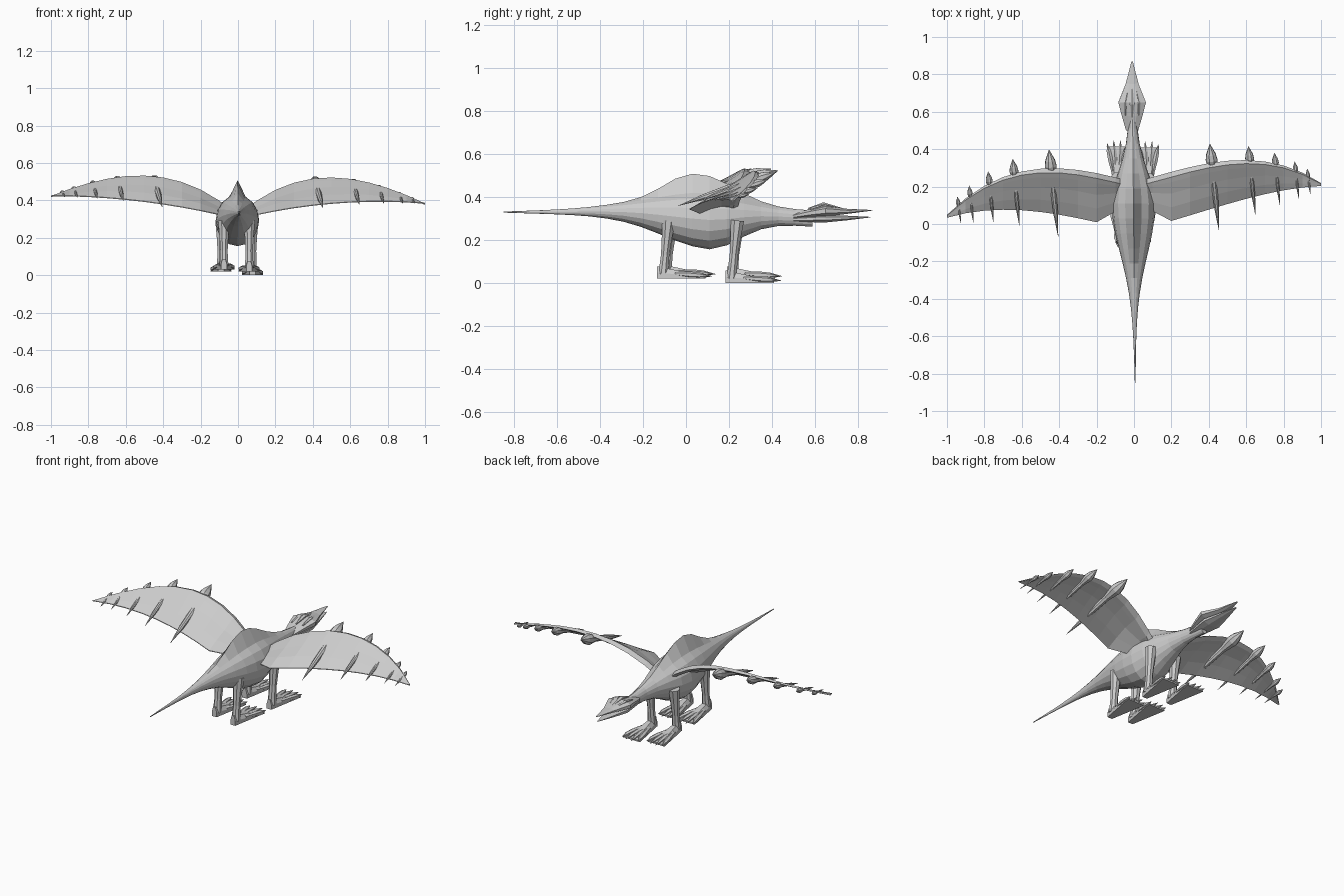
import bpy, bmesh, math
from mathutils import Vector

cube = bpy.data.objects.get("Cube")
if cube:
    bpy.data.objects.remove(cube, do_unlink=True)

COLOUR = (.6, .6, .6, 1)
grey = bpy.data.materials.new("plain grey")
grey.use_nodes = True
grey.diffuse_color = COLOUR
grey.node_tree.nodes["Principled BSDF"].inputs["Base Color"].default_value = COLOUR

SIDES = {"left": 1, "right": -1}
MIDDLE = -.01  # the neck and head sit slightly to one side


def loft(name, rings):
    """Skin a row of equal rings and cap both ends."""
    bm = bmesh.new()
    rows = [[bm.verts.new(point) for point in ring] for ring in rings]
    count = len(rows[0])
    for near, far in zip(rows, rows[1:]):
        for i in range(count):
            j = (i + 1) % count
            bm.faces.new((near[i], near[j], far[j], far[i]))
    bm.faces.new(rows[0])
    bm.faces.new(rows[-1])
    bmesh.ops.recalc_face_normals(bm, faces=bm.faces)
    mesh = bpy.data.meshes.new(name)
    bm.to_mesh(mesh)
    bm.free()
    mesh.materials.append(grey)
    part = bpy.data.objects.new(name, mesh)
    bpy.context.collection.objects.link(part)


def tube(name, path, radii, sides=6, flat=1):
    """Tapered limb along a path; flat squashes its height."""
    points = [Vector(p) for p in path]
    rings = []
    for k, (point, radius) in enumerate(zip(points, radii)):
        ahead = points[min(k + 1, len(points) - 1)]
        behind = points[max(k - 1, 0)]
        along = (ahead - behind).normalized()
        across = along.cross(Vector((0, 0, 1)))
        if across.length < .3:
            across = Vector((1, 0, 0))
        across = (across - along * across.dot(along)).normalized()
        up = across.cross(along) * flat
        angles = [math.tau * (i + .5) / sides for i in range(sides)]
        rings.append([point + radius * (across * math.cos(a) + up * math.sin(a))
                      for a in angles])
    loft(name, rings)


def bell(y, centre, back, front):
    """Smooth swelling with its own length on each side of the centre."""
    spread = front if y > centre else back
    return math.exp(-((y - centre) / spread) ** 2)


def body_ring(y, sides=16):
    """Oval section of tail, trunk or neck, with a thin fin along the back."""
    bulk = bell(y, .1, .37, .25)
    taper = min(y + .85, .5)
    width = .1 * bulk + .015 * (min(y, .3) + .85) + .002
    bottom = .327 - .03 * taper - .085 * max(y, 0) - .147 * bulk ** 1.5
    top = .332 + .03 * taper + .085 * bulk - .02 * max(y, 0)
    ridge = .08 * bell(y, .02, .16, .22)
    shift = MIDDLE * (y + .2)
    ring = []
    for i in range(sides):
        angle = math.tau * i / sides
        height = (top + bottom) / 2 + (top - bottom) / 2 * math.cos(angle)
        ring.append((shift + width * math.sin(angle), y, height + (ridge if i == 0 else 0)))
    return ring


# Tail, trunk and neck in one skin
loft("body", [body_ring(-.85 + .08 * k) for k in range(19)])

# Head: two slightly parted jaws, a crest and brows
tube("upper_jaw", [(MIDDLE, .5, .31), (MIDDLE, .58, .325), (MIDDLE, .65, .335),
                   (MIDDLE, .75, .333), (MIDDLE, .87, .338)],
     [.035, .06, .08, .037, .004], sides=8, flat=.35)
tube("lower_jaw", [(MIDDLE, .5, .295), (MIDDLE, .65, .3), (MIDDLE, .75, .302), (MIDDLE, .86, .306)],
     [.035, .058, .033, .004], sides=8, flat=.35)
tube("crest", [(MIDDLE, .57, .345), (MIDDLE, .64, .36), (MIDDLE, .73, .345)], [.004, .015, .003])
for side, sign in SIDES.items():
    inner, outer = MIDDLE + sign * .02, MIDDLE + sign * .037
    tube(side + "_brow", [(outer, .58, .34), (outer, .65, .353), (inner, .73, .342)],
         [.004, .012, .003])


def wing_edges(x, sign):
    """Leading and trailing points at a distance x along the span."""
    sweep = Vector((0, .085, -.02)) * sign * x * x
    beyond = x - .2
    lead_z = .3 + .93 * x - 1.13 * x * x + .3 * x ** 3
    lead = Vector((sign * x, .2 + .3 * x - .37 * x ** 3, lead_z))
    trail_y = .013 + .26 * beyond - .2 * beyond ** 3 + .8 * max(-beyond, 0)
    trail = Vector((sign * x, trail_y, .3 + .25 * x - .145 * x * x))
    return lead + sweep, trail + sweep


def wing_ring(x, sign):
    """Thin arched section with a thick leading edge."""
    lead, trail = wing_edges(x, sign)
    edge = .022 - .018 * x
    arch = .12 * (trail - lead).length
    upper, lower = [], []
    for t in (.04, .15, .4, .7, 1):
        point = lead.lerp(trail, t)
        point.z += arch * t * (1 - t)
        thick = Vector((0, 0, max(edge * (1 - 2.3 * t), .002)))
        upper.append(point + thick)
        lower.append(point - thick)
    return [lead + Vector((0, edge, 0))] + upper + lower[::-1]


def wing_spine(name, x, sign):
    """Spike with a bulb on the leading edge and a long point behind the wing."""
    lead, trail = wing_edges(x, sign)
    size = .047 - .038 * x
    slant = Vector((size * .8, 0, 0))
    front = lead + Vector((0, 3.7 * size, .4 * size)) - slant
    back = trail - Vector((0, 4 * size, .6 * size)) + slant
    length = (back - front).length
    shoulder, bulb, waist = [front.lerp(back, k * size / length) for k in (2, 3, 5.5)]
    path = [front, shoulder, bulb, waist, front.lerp(back, .75), back]
    tube(name, path, [size * r for r in (.03, .9, 1.1, .6, .42, .02)], sides=8)


# Wings, each with five finger spines
for side, sign in SIDES.items():
    loft(side + "_wing", [wing_ring(k / 10, sign) for k in range(11)])
    for number, x in enumerate((.43, .63, .765, .87, .935), start=1):
        wing_spine(f"{side}_wing_spine_{number}", x, sign)


def leg(name, x, y, ground):
    """Straight leg with a flat webbed foot and four clawed toes."""
    heights = (.29, .21, .13, ground + .06, ground + .02)
    tube(name, [(x, y + .1 * (h - .1), h) for h in heights],
         [.034, .026, .021, .023, .026], sides=8)
    rings = []
    for k in range(6):
        reach = .045 * k - .035
        width, height = .022 + .18 * reach, .05 - .21 * reach
        outline = ((-1, 0), (1, 0), (1, .5), (.5, 1), (-.5, 1), (-1, .5))
        rings.append([(x + width * u, y + reach, ground + height * v) for u, v in outline])
    loft(name + "_foot", rings)
    for number in range(4):
        spread = number / 1.5 - 1
        tip = .23 - .025 * abs(spread)
        path = [(x + spread * (.012 + .2 * reach), y + reach, ground + .026 - .07 * reach)
                for reach in (.05, .12, .165, tip)]
        tube(f"{name}_toe_{number + 1}", path, [.009, .015, .013, .001])


leg("left_fore_leg", .078, .22, 0)
leg("right_fore_leg", -.09, .225, .02)
leg("left_hind_leg", .06, -.1, .02)
leg("right_hind_leg", -.075, -.085, .03)
